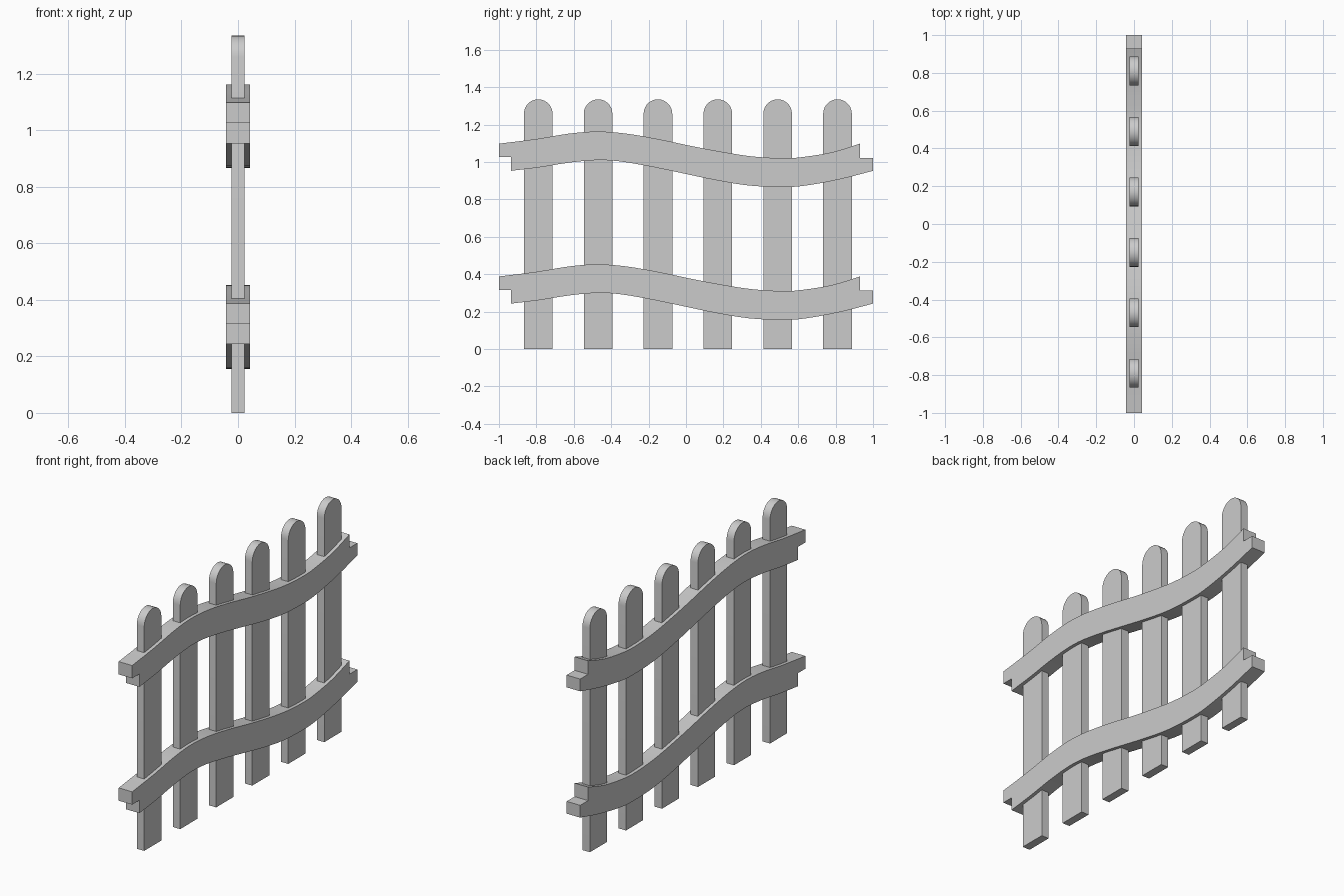
import bpy, bmesh, math

if "Cube" in bpy.data.objects:
    bpy.data.objects.remove(bpy.data.objects["Cube"])


def extrude_profile(name, profile, half):
    """Extrude a closed (y, z) outline symmetrically along x."""
    bm = bmesh.new()
    face = bm.faces.new([bm.verts.new((-half, y, z)) for y, z in profile])
    ext = bmesh.ops.extrude_face_region(bm, geom=[face])
    new_verts = [g for g in ext["geom"] if isinstance(g, bmesh.types.BMVert)]
    bmesh.ops.translate(bm, verts=new_verts, vec=(2 * half, 0, 0))
    bmesh.ops.recalc_face_normals(bm, faces=bm.faces)
    mesh = bpy.data.meshes.new(name)
    bm.to_mesh(mesh)
    bm.free()
    obj = bpy.data.objects.new(name, mesh)
    bpy.context.collection.objects.link(obj)
    bpy.ops.object.select_all(action='DESELECT')
    obj.select_set(True)
    bpy.context.view_layer.objects.active = obj
    bpy.ops.object.shade_smooth_by_angle(angle=math.radians(30))
    return obj


def smooth_curve(pts, steps=3):
    """Catmull-Rom curve through the points."""
    p = [pts[0]] + pts + [pts[-1]]
    out = []
    for a, b, c, d in zip(p, p[1:], p[2:], p[3:]):
        for s in range(steps):
            t = s / steps
            out.append(tuple(0.5 * (2 * b[k] + (c[k] - a[k]) * t
                             + (2 * a[k] - 5 * b[k] + 4 * c[k] - d[k]) * t ** 2
                             + (3 * b[k] - a[k] - 3 * c[k] + d[k]) * t ** 3)
                             for k in (0, 1)))
    return out + [pts[-1]]


# Round-topped pickets
W, H = 0.0765, 1.335
for i in range(6):
    yc = -0.79 + 0.32 * i
    arc = [(yc + W * math.cos(math.pi * k / 14),
            H - W + W * math.sin(math.pi * k / 14)) for k in range(15)]
    extrude_profile(f"picket_{i + 1}", [(yc - W, 0), (yc + W, 0)] + arc, 0.023)

# Wavy rails with half-lap ends (upper tab on one end, lower tab on the other)
top = smooth_curve([(-1, 1.098), (-0.8, 1.123), (-0.63, 1.151), (-0.48, 1.163),
                    (-0.33, 1.153), (-0.15, 1.123), (0.03, 1.085), (0.2, 1.053),
                    (0.36, 1.029), (0.52, 1.02), (0.62, 1.026), (0.78, 1.052),
                    (0.93, 1.098)])
bottom = smooth_curve([(-0.935, 0.953), (-0.78, 0.972), (-0.63, 0.996), (-0.48, 1.01),
                       (-0.35, 1.003), (-0.17, 0.972), (0.0, 0.936), (0.17, 0.901),
                       (0.34, 0.874), (0.52, 0.866), (0.64, 0.874), (0.82, 0.907),
                       (1, 0.953)])
rail = top + [(0.93, 1.022), (1, 1.022)] + bottom[::-1] + [(-0.935, 1.026), (-1, 1.026)]
for name, dz in (("upper_rail", 0), ("lower_rail", -0.71)):
    extrude_profile(name, [(y, z + dz) for y, z in rail], 0.042)
